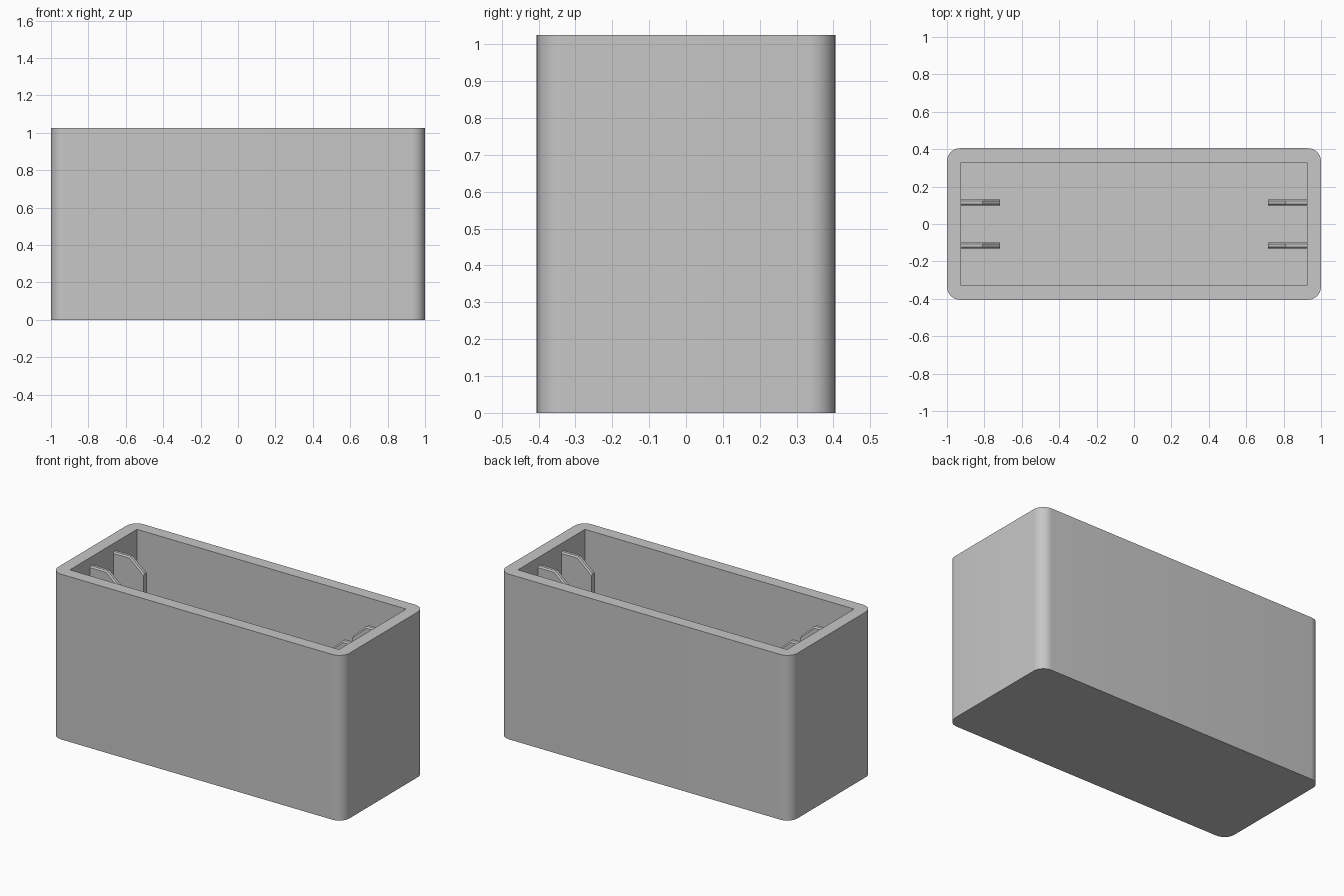
import bpy, bmesh
from math import cos, sin, pi, radians

if "Cube" in bpy.data.objects:
    bpy.data.objects.remove(bpy.data.objects["Cube"], do_unlink=True)

# Overall sizes
HX, HY, HEIGHT, RADIUS = 1.0, 0.405, 1.025, 0.07
WALL = 0.076
STEPS = 10

grey = bpy.data.materials.new("plain grey")
grey.use_nodes = True
colour = (0.57, 0.57, 0.57, 1)
grey.diffuse_color = colour
grey.node_tree.nodes["Principled BSDF"].inputs["Base Color"].default_value = colour


def make_object(name, bm):
    bmesh.ops.recalc_face_normals(bm, faces=bm.faces)
    mesh = bpy.data.meshes.new(name)
    bm.to_mesh(mesh)
    bm.free()
    mesh.materials.append(grey)
    obj = bpy.data.objects.new(name, mesh)
    bpy.context.collection.objects.link(obj)
    return obj


def rounded_loop(bm, hx, hy, r, z):
    """Rectangle outline with the same vertex count for any corner radius."""
    verts = []
    for i, (sx, sy) in enumerate([(1, 1), (-1, 1), (-1, -1), (1, -1)]):
        for k in range(STEPS + 1):
            a = (i + k / STEPS) * pi / 2
            verts.append(bm.verts.new((sx * (hx - r) + r * cos(a),
                                       sy * (hy - r) + r * sin(a), z)))
    return verts


# Open box: outer wall, rim, inner wall and floor
bm = bmesh.new()
loops = [rounded_loop(bm, HX, HY, RADIUS, 0),
         rounded_loop(bm, HX, HY, RADIUS, HEIGHT),
         rounded_loop(bm, HX - WALL, HY - WALL, 0, HEIGHT),
         rounded_loop(bm, HX - WALL, HY - WALL, 0, WALL)]
for low, high in zip(loops, loops[1:]):
    n = len(low)
    for i in range(n):
        j = (i + 1) % n
        bm.faces.new((low[i], low[j], high[j], high[i]))
bm.faces.new(loops[0])
bm.faces.new(loops[-1])
bmesh.ops.remove_doubles(bm, verts=bm.verts, dist=0.0001)
box = make_object("open_box", bm)
bpy.ops.object.select_all(action='DESELECT')
box.select_set(True)
bpy.context.view_layer.objects.active = box
bpy.ops.object.shade_smooth_by_angle(angle=radians(30))


# Guide ribs: upright plates with a sloping lead-in, rooted in wall and floor
def guide_rib(name, side, y, thick=0.034):
    profile = [(0.96, 0.04), (0.717, 0.04), (0.717, 0.89), (0.81, 0.972), (0.96, 0.972)]
    bm = bmesh.new()
    face = bm.faces.new([bm.verts.new((side * x, y - thick / 2, z)) for x, z in profile])
    ext = bmesh.ops.extrude_face_region(bm, geom=[face])
    bmesh.ops.translate(bm, vec=(0, thick, 0),
                        verts=[v for v in ext["geom"] if isinstance(v, bmesh.types.BMVert)])
    # Soften the long edges along the top and the lead-in
    edges = [e for e in bm.edges
             if abs(e.verts[0].co.y - e.verts[1].co.y) < 0.001
             and min(v.co.z for v in e.verts) > 0.5]
    bmesh.ops.bevel(bm, geom=edges, offset=0.008, segments=1, affect='EDGES')
    make_object(name, bm)


for side, side_name in ((1, "left"), (-1, "right")):
    for y, end in ((-0.115, "front"), (0.115, "back")):
        guide_rib(f"{side_name}_{end}_guide_rib", side, y)
